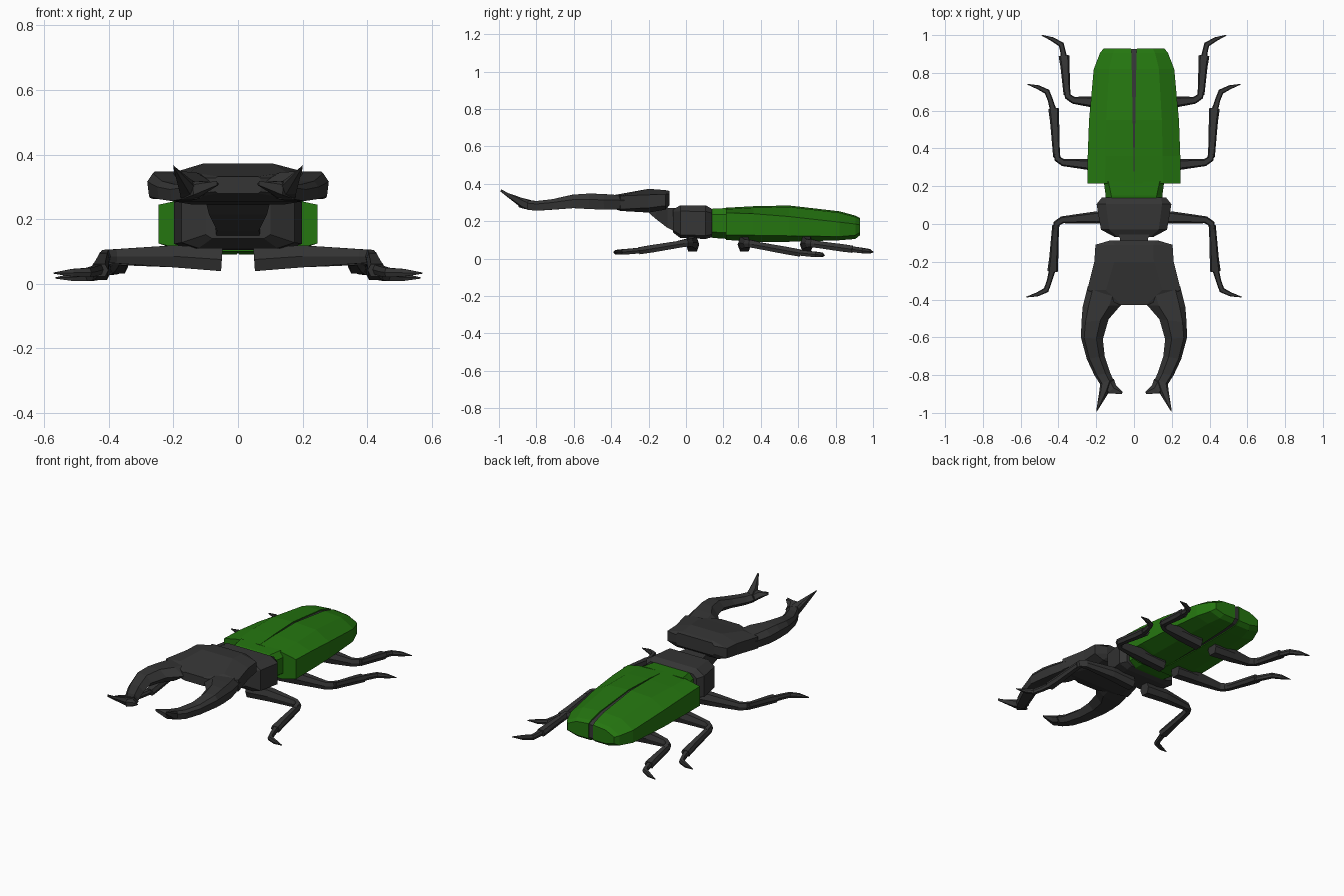
import bpy, bmesh
from mathutils import Vector


def material(name, rgb):
    m = bpy.data.materials.new(name)
    m.diffuse_color = (*rgb, 1)
    return m


DARK = material("dark shell", (0.035, 0.035, 0.035))
GREEN = material("green wing case", (0.018, 0.18, 0.005))


def loft(name, rings, mat, mirror=False):
    """Skin a row of equal-sized rings and cap both ends."""
    bm = bmesh.new()
    rows = [[bm.verts.new(p) for p in r] for r in rings]
    n = len(rows[0])
    for a, b in zip(rows, rows[1:]):
        for i in range(n):
            j = (i + 1) % n
            bm.faces.new((a[i], a[j], b[j], b[i]))
    bm.faces.new(rows[0])
    bm.faces.new(rows[-1][::-1])
    bmesh.ops.triangulate(bm, faces=[f for f in bm.faces if len(f.verts) > 4])
    bmesh.ops.recalc_face_normals(bm, faces=bm.faces)
    me = bpy.data.meshes.new(name)
    bm.to_mesh(me)
    bm.free()
    me.materials.append(mat)
    ob = bpy.data.objects.new(name, me)
    bpy.context.collection.objects.link(ob)
    if mirror:
        mod = ob.modifiers.new("mirror", 'MIRROR')
        mod.use_mirror_merge = False
    return ob


def body_ring(y, hw, z0, z1, top=0.6, bot=0.6, s0=0.2, s1=0.2):
    """Eight-sided body section; s0/s1 set the chamfer heights."""
    h = z1 - z0
    half = [(hw * top, z1), (hw, z1 - h * s1), (hw, z0 + h * s0), (hw * bot, z0)]
    pts = half + [(-x, z) for x, z in reversed(half)]
    return [(x, y, z) for x, z in pts]


def limb(name, path, mat):
    """Six-sided mirrored limb; path items are x, y, z, half width, half height."""
    pts = [Vector(p[:3]) for p in path]
    rings = []
    for i, (p, s) in enumerate(zip(pts, path)):
        a = (p - pts[i - 1]).normalized() if i else Vector()
        b = (pts[i + 1] - p).normalized() if i < len(pts) - 1 else Vector()
        d = (a + b).normalized()
        side = d.cross(Vector((0, 0, 1))).normalized()
        up = side.cross(d)
        w, h = s[3], s[4]
        rings.append([p + side * (w * u) + up * (h * v) for u, v in
                      ((1, 0), (.65, 1), (-.65, 1), (-1, 0), (-.65, -1), (.65, -1))])
    return loft(name, rings, mat, True)


# Wing cases: two halves parted by a gap that widens to the rear
# y, gap, half width, bottom, lower edge, upper edge, top
cases = [(0.215, 0.0, 0.246, 0.10, 0.125, 0.245, 0.272),
         (0.36, 0.003, 0.245, 0.09, 0.125, 0.240, 0.280),
         (0.55, 0.007, 0.238, 0.09, 0.122, 0.225, 0.284),
         (0.82, 0.012, 0.213, 0.098, 0.118, 0.195, 0.253),
         (0.905, 0.014, 0.180, 0.105, 0.125, 0.185, 0.230),
         (0.93, 0.015, 0.160, 0.125, 0.14, 0.18, 0.217)]
loft("wing_cases", [[(g, y, t), (hw * .62, y, t - .008), (hw, y, u), (hw, y, l),
                     (hw * .6, y, b), (g, y, b)]
                    for y, g, hw, b, l, u, t in cases], GREEN, True)

# Dark seam sunk between the wing cases
loft("wing_seam", [[(-g - .002, y, b + .006), (g + .002, y, b + .006),
                    (g + .002, y, t - .006), (-g - .002, y, t - .006)]
                   for y, g, _, b, _, _, t in
                   [(y - .004, *r) for y, *r in cases]], DARK)

# Green waist ahead of the wing cases
loft("waist", [body_ring(0.12, 0.15, 0.115, 0.262, .8, .7),
               body_ring(0.15, 0.15, 0.11, 0.268, .8, .7),
               body_ring(0.225, 0.16, 0.105, 0.270, .85, .7)], GREEN)

# Thorax
loft("thorax", [body_ring(0.14, 0.17, 0.115, 0.265, .85, .8, .1, .15),
                body_ring(0.105, 0.198, 0.105, 0.285, .75, .7, .1, .18),
                body_ring(-0.03, 0.175, 0.11, 0.285, .75, .7, .1, .18),
                body_ring(-0.07, 0.10, 0.14, 0.262, .85, .8, .1, .1)], DARK)

# Neck rising to the head
loft("neck", [[(-.07, -.03, .13), (.07, -.03, .13), (.085, -.03, .27), (-.085, -.03, .27)],
              [(-.065, -.10, .165), (.065, -.10, .165), (.07, -.10, .272), (-.07, -.10, .272)],
              [(-.09, -.165, .215), (.09, -.165, .215), (.09, -.15, .285), (-.09, -.15, .285)],
              [(-.10, -.21, .255), (.10, -.21, .255), (.10, -.21, .30), (-.10, -.21, .30)]], DARK)

# Head
loft("head", [body_ring(-0.088, 0.13, 0.285, 0.362, .9, .9),
              body_ring(-0.11, 0.204, 0.262, 0.366, .5, .7, .2, .22),
              body_ring(-0.20, 0.21, 0.246, 0.373, .5, .7, .2, .25),
              body_ring(-0.35, 0.248, 0.255, 0.346, .6, .8, .1, .12),
              body_ring(-0.43, 0.07, 0.28, 0.332, .9, .9, .1, .1)], DARK)

# Curved jaws: inner x, inner y, outer x, outer y, bottom, top
jaw = [(0.05, -0.36, 0.245, -0.33, 0.265, 0.338),
       (0.07, -0.43, 0.272, -0.44, 0.262, 0.345),
       (0.135, -0.505, 0.278, -0.52, 0.265, 0.348),
       (0.165, -0.61, 0.281, -0.60, 0.270, 0.342),
       (0.155, -0.70, 0.25, -0.715, 0.262, 0.318),
       (0.125, -0.79, 0.21, -0.80, 0.256, 0.308),
       (0.105, -0.835, 0.175, -0.855, 0.262, 0.312)]


def jaw_ring(xi, yi, xo, yo, b, t):
    def at(f, z):
        return (xi + (xo - xi) * f, yi + (yo - yi) * f, z)
    m = (b + t) / 2
    return [at(0, m), at(.3, t), at(.85, t), at(1, m + .01), at(.95, b), at(.3, b)]


loft("jaws", [jaw_ring(*r) for r in jaw], DARK, True)

# Forked jaw tips
loft("jaw_outer_tips", [jaw_ring(0.105, -0.82, 0.18, -0.845, 0.262, 0.312),
                        jaw_ring(0.135, -0.895, 0.182, -0.875, 0.278, 0.325),
                        jaw_ring(0.196, -0.992, 0.20, -0.99, 0.358, 0.364)], DARK, True)
loft("jaw_inner_tips", [jaw_ring(0.105, -0.825, 0.17, -0.86, 0.264, 0.31),
                        jaw_ring(0.095, -0.855, 0.14, -0.897, 0.275, 0.318),
                        jaw_ring(0.06, -0.89, 0.065, -0.90, 0.305, 0.312)], DARK, True)

# Legs: hip y, knee, ankle, toe bend, toe tip (each x, y, z)
legs = {"front": (0.035, (0.41, 0.022, 0.085), (0.43, -0.25, 0.042),
                  (0.465, -0.35, 0.035), (0.57, -0.387, 0.033)),
        "middle": (0.312, (0.405, 0.325, 0.08), (0.425, 0.61, 0.03),
                   (0.46, 0.70, 0.022), (0.565, 0.74, 0.018)),
        "rear": (0.645, (0.35, 0.655, 0.082), (0.37, 0.89, 0.05),
                 (0.385, 0.95, 0.042), (0.49, 1.0, 0.035))}
for name, (hy, knee, ankle, bend, tip) in legs.items():
    k, a, b, t = (Vector(v) for v in (knee, ankle, bend, tip))
    s = -1 if name == "front" else 1
    limb(name + "_thighs", [(0.05, hy, 0.075, .036, .036), (0.2, hy, 0.085, .032, .034),
                            (k.x - .03, k.y, k.z, .019, .022),
                            (k.x, k.y + s * .02, k.z, .018, .02),
                            (*(k + Vector((.005, s * .06, -.008))), .017, .019)], DARK)
    limb(name + "_shins", [(*(k + Vector((.005, s * .03, -.004))), .018, .018),
                           (*k.lerp(a, .75), .024, .02), (*a, .029, .019)], DARK)
    mid = b.lerp(t, .45) + Vector((0, s * .006, 0))
    limb(name + "_feet", [(*k.lerp(a, .92), .018, .015), (*a.lerp(b, .5), .014, .015),
                          (*b, .015, .014), (*mid, .011, .012), (*t, .002, .002)], DARK)
